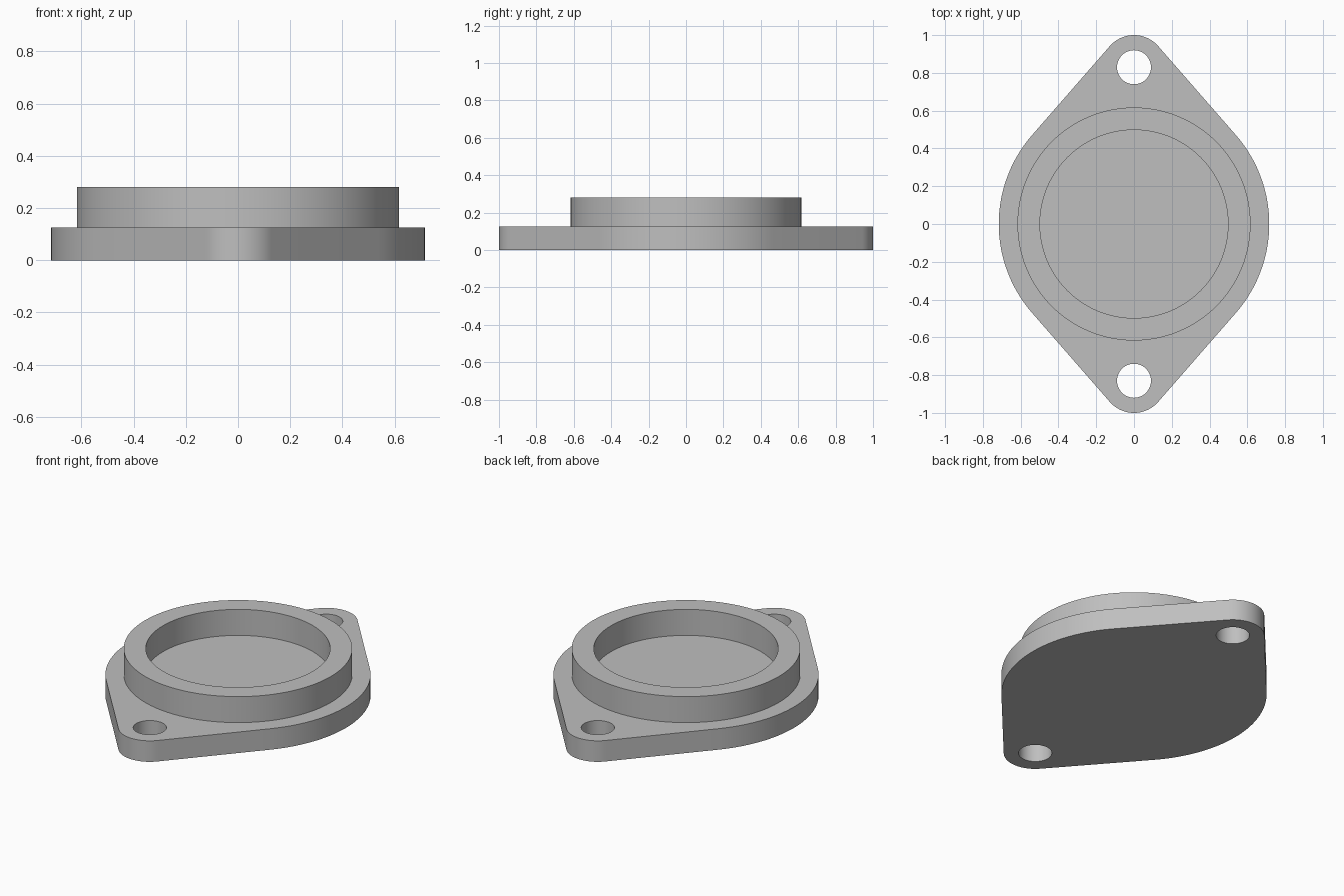
import bpy, bmesh
from math import asin, cos, sin, pi
from mathutils import Vector

if "Cube" in bpy.data.objects:
    bpy.data.objects.remove(bpy.data.objects["Cube"])

FLANGE_TOP, RING_TOP = 0.125, 0.28
BODY_R, LUG_R, LUG_Y, HOLE_R = 0.716, 0.17, 0.83, 0.09
RING_OUTER, RING_INNER = 0.617, 0.498

grey = bpy.data.materials.new("plain_grey")
grey.use_nodes = True
grey.diffuse_color = (0.52, 0.52, 0.52, 1)
grey.node_tree.nodes["Principled BSDF"].inputs["Base Color"].default_value = grey.diffuse_color


def arc(radius, start, end, steps, cy=0.0):
    """Points along an arc centred on x = 0, both ends included."""
    angles = [start + (end - start) * i / steps for i in range(steps + 1)]
    return [Vector((radius * cos(a), cy + radius * sin(a), 0)) for a in angles]


def add_loop(bm, points):
    verts = [bm.verts.new(p) for p in points]
    return [bm.edges.new((v, verts[i - 1])) for i, v in enumerate(verts)]


def finish(bm, name):
    bmesh.ops.recalc_face_normals(bm, faces=bm.faces)
    mesh = bpy.data.meshes.new(name)
    bm.to_mesh(mesh)
    bm.free()
    mesh.materials.append(grey)
    obj = bpy.data.objects.new(name, mesh)
    bpy.context.collection.objects.link(obj)
    bpy.ops.object.select_all(action='DESELECT')
    obj.select_set(True)
    bpy.context.view_layer.objects.active = obj
    bpy.ops.object.shade_smooth_by_angle(angle=pi / 6)
    return obj


# Flange: large disc joined by tangent lines to a rounded lug at each end
t = asin((BODY_R - LUG_R) / LUG_Y)
outline = (arc(BODY_R, -t, t, 40) + arc(LUG_R, t, pi - t, 24, LUG_Y)
           + arc(BODY_R, pi - t, pi + t, 40) + arc(LUG_R, pi + t, 2 * pi - t, 24, -LUG_Y))
bm = bmesh.new()
edges = add_loop(bm, outline)
for side in (1, -1):
    edges += add_loop(bm, arc(HOLE_R, 0, 2 * pi, 48, side * LUG_Y)[:-1])
bmesh.ops.triangle_fill(bm, edges=edges, use_beauty=True, normal=(0, 0, 1))
raised = bmesh.ops.extrude_face_region(bm, geom=bm.faces[:], use_keep_orig=True)
bmesh.ops.translate(bm, vec=(0, 0, FLANGE_TOP),
                    verts=[g for g in raised["geom"] if isinstance(g, bmesh.types.BMVert)])
finish(bm, "mounting_flange")

# Raised ring: spun wall profile, open below where it meets the flange
bm = bmesh.new()
profile = [(RING_OUTER, FLANGE_TOP), (RING_OUTER, RING_TOP),
           (RING_INNER, RING_TOP), (RING_INNER, FLANGE_TOP)]
verts = [bm.verts.new((r, 0, z)) for r, z in profile]
edges = [bm.edges.new(pair) for pair in zip(verts, verts[1:])]
bmesh.ops.spin(bm, geom=verts + edges, cent=(0, 0, 0), axis=(0, 0, 1),
               angle=2 * pi, steps=96, use_merge=True)
bmesh.ops.remove_doubles(bm, verts=bm.verts, dist=0.0001)
finish(bm, "raised_ring")
